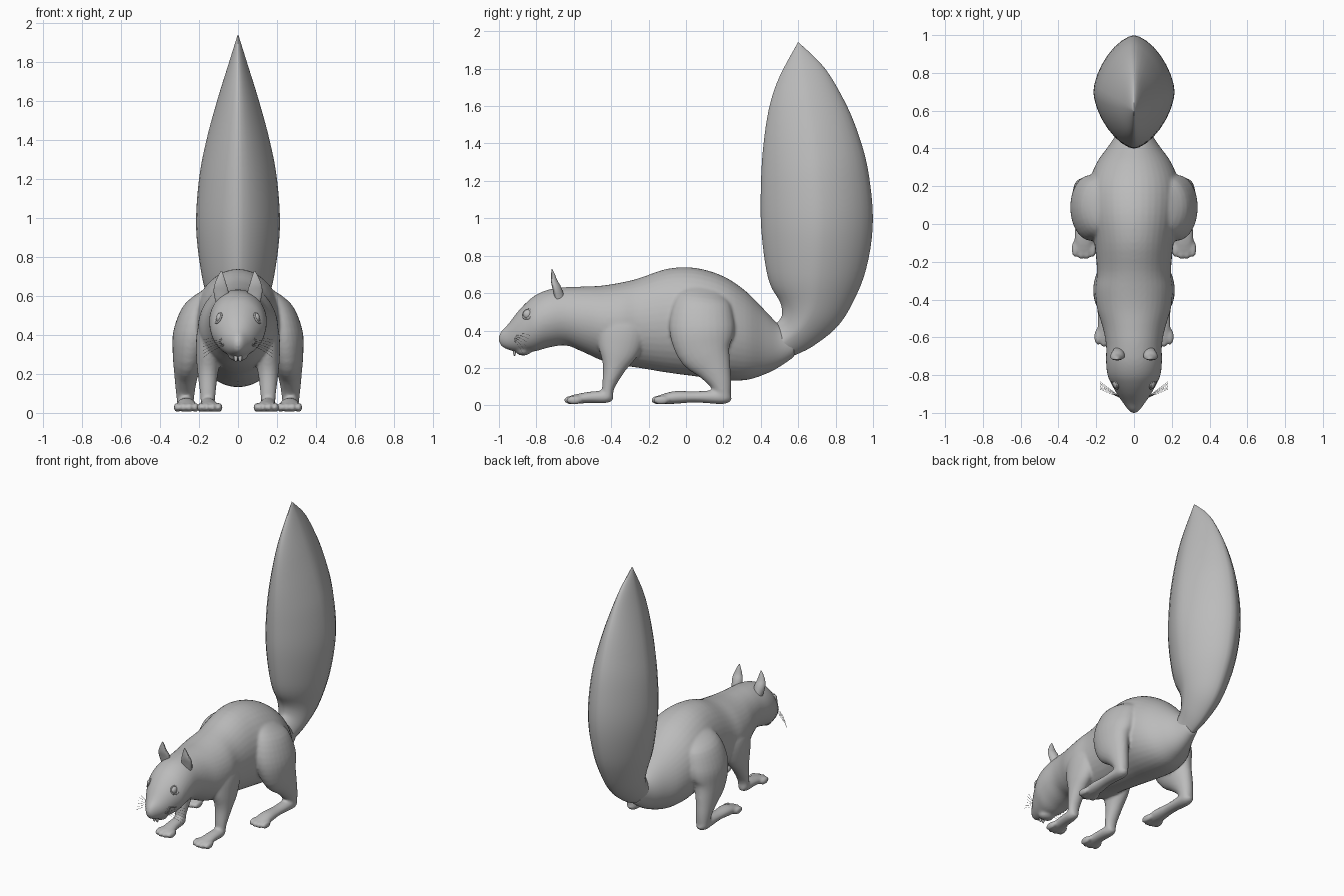
import bpy, bmesh, math
from mathutils import Vector, Matrix

cube = bpy.data.objects.get("Cube")
if cube:
    bpy.data.objects.remove(cube)

fur = bpy.data.materials.new("plain grey")
fur.use_nodes = True
grey = (.5, .5, .5, 1)
fur.diffuse_color = grey
fur.node_tree.nodes["Principled BSDF"].inputs["Base Color"].default_value = grey


def spline(rows, steps):
    """Catmull-Rom interpolation through rows of numbers."""
    out = []
    for i in range(len(rows) - 1):
        p = [rows[max(0, min(len(rows) - 1, i + k))] for k in (-1, 0, 1, 2)]
        for s in range(steps):
            t = s / steps
            out.append([b + t * ((c - a) + t * ((2*a - 5*b + 4*c - d) + t * (3*b - a - 3*c + d))) / 2
                        for a, b, c, d in zip(*p)])
    return out + [list(rows[-1])]


def loft(bm, rows, side=1, steps=4, n=28, power=2, upright=False, dent=1):
    """Tube through rows of (x, y, z, half width, half depth)."""
    pts = spline(rows, steps)
    rings = []
    for i, (x, y, z, a, b) in enumerate(pts):
        before, after = pts[max(i - 1, 0)], pts[min(i + 1, len(pts) - 1)]
        run = Vector((0, after[1] - before[1], after[2] - before[2])).normalized()
        v = Vector((0, 0, 1)) if upright else run.cross(Vector((1, 0, 0)))
        ring = []
        for k in range(n):
            c, s = (math.copysign(abs(f(math.tau * k / n)) ** (2 / power), f(math.tau * k / n))
                    for f in (math.cos, math.sin))
            if s < 0:
                s *= dent
            p = Vector((x + c * max(a, .002), y, z)) + v * s * max(b, .002)
            ring.append(bm.verts.new((p.x * side, p.y, p.z)))
        rings.append(ring)
    for r, q in zip(rings, rings[1:]):
        for k in range(n):
            bm.faces.new((r[k], r[(k + 1) % n], q[(k + 1) % n], q[k]))
    bm.faces.new(rings[0][::-1])
    bm.faces.new(rings[-1])


def ball(bm, place, size):
    m = Matrix.Translation(place) @ Matrix.Diagonal((*size, 1))
    bmesh.ops.create_uvsphere(bm, u_segments=20, v_segments=12, radius=1, matrix=m)


def finish(name, bm):
    bmesh.ops.recalc_face_normals(bm, faces=bm.faces)
    for f in bm.faces:
        f.smooth = True
    mesh = bpy.data.meshes.new(name)
    bm.to_mesh(mesh)
    bm.free()
    mesh.materials.append(fur)
    ob = bpy.data.objects.new(name, mesh)
    bpy.context.collection.objects.link(ob)
    return ob


# Head and torso outline: y, top, bottom, half width
outline = [
    (-1, .37, .34, .012), (-.985, .4, .315, .03), (-.95, .435, .297, .056),
    (-.9, .5, .285, .09), (-.85, .553, .285, .118), (-.8, .592, .29, .14),
    (-.73, .62, .31, .148), (-.64, .632, .32, .148), (-.55, .635, .285, .165),
    (-.45, .64, .24, .195), (-.35, .656, .215, .206), (-.25, .68, .2, .196),
    (-.1, .73, .175, .21), (.05, .735, .155, .235), (.2, .69, .135, .24),
    (.32, .61, .135, .2), (.42, .51, .165, .13), (.5, .43, .205, .08), (.58, .4, .26, .05)]
hind_leg = [
    (.14, .1, .62, .05, .1), (.19, .09, .55, .09, .15), (.225, .085, .42, .107, .175),
    (.25, .1, .3, .085, .15), (.265, .15, .2, .062, .095), (.27, .185, .12, .05, .06),
    (.27, .2, .05, .042, .042)]
hind_foot = [
    (.27, .24, .05, .02, .02), (.27, .2, .045, .042, .038), (.268, .05, .045, .04, .03),
    (.265, -.06, .042, .05, .034), (.265, -.14, .03, .052, .024)]
front_leg = [
    (.12, -.33, .52, .05, .08), (.14, -.34, .42, .07, .13), (.15, -.36, .3, .065, .112),
    (.155, -.385, .2, .052, .062), (.155, -.415, .1, .04, .034), (.155, -.42, .04, .036, .03)]
front_foot = [
    (.155, -.39, .045, .02, .02), (.155, -.43, .045, .038, .033),
    (.15, -.52, .042, .042, .03), (.145, -.61, .03, .052, .024)]

bm = bmesh.new()
loft(bm, [(0, y, (t + b) / 2, w, (t - b) / 2) for y, t, b, w in outline], upright=True, n=40)
ball(bm, (0, -.87, .288), (.05, .04, .022))  # lower lip
for side in (1, -1):
    for limb in (hind_leg, hind_foot, front_leg, front_foot):
        loft(bm, limb, side)
    for x, y in ((.265, -.15), (.145, -.615)):  # toes
        for k in (-1.5, -.5, .5, 1.5):
            ball(bm, (side * (x + k * .031), y + abs(k) * .012, .028), (.019, .045, .024))
body = finish("body", bm)
# Fuse limbs and torso into one soft skin
skin = body.modifiers.new("skin", "REMESH")
skin.mode = "VOXEL"
skin.voxel_size = .009
skin.use_smooth_shade = True
soft = body.modifiers.new("soft", "SMOOTH")
soft.factor = .5
soft.iterations = 5

# Bushy tail with a ridge along front and back
bm = bmesh.new()
loft(bm, [
    (0, .42, .3, .08, .08), (0, .52, .345, .07, .095), (0, .61, .415, .1, .125),
    (0, .67, .53, .14, .19), (0, .69, .7, .185, .26), (0, .7, .95, .215, .298),
    (0, .69, 1.2, .2, .29), (0, .67, 1.4, .162, .26), (0, .645, 1.6, .108, .205),
    (0, .625, 1.78, .052, .123), (0, .6, 1.94, .002, .002)], power=1.6, steps=5, n=32)
finish("tail", bm)

# Cupped ears
bm = bmesh.new()
for side in (1, -1):
    loft(bm, [
        (.083, -.685, .56, .03, .04), (.087, -.7, .62, .038, .035), (.09, -.712, .66, .03, .026),
        (.088, -.716, .7, .016, .015), (.085, -.717, .728, .003, .003)], side, dent=.35)
finish("ears", bm)

# Eyes with lids
bm = bmesh.new()
for side in (1, -1):
    ball(bm, (side * .093, -.845, .486), (.02, .026, .026))
finish("eyes", bm)
for side, label in ((1, "left"), (-1, "right")):
    look = Vector((side * .8, -.42, .38))
    bpy.ops.mesh.primitive_torus_add(
        major_radius=.027, minor_radius=.005, major_segments=24, minor_segments=8,
        location=(side * .101, -.847, .487), rotation=look.to_track_quat("Z", "Y").to_euler())
    lid = bpy.context.object
    lid.name = label + "_eyelid"
    lid.data.materials.append(fur)
    bpy.ops.object.shade_smooth()

# Front teeth
bm = bmesh.new()
for x in (-.011, .011):
    ball(bm, (x, -.917, .283), (.01, .007, .02))
finish("teeth", bm)

# Whiskers fanning from the muzzle
hairs = bpy.data.curves.new("whiskers", "CURVE")
hairs.dimensions = "3D"
hairs.bevel_depth = .0008
hairs.bevel_resolution = 0
for side in (1, -1):
    for k in range(6):
        line = hairs.splines.new("POLY")
        line.points.add(4)
        for i, p in enumerate(line.points):
            t = i / 4
            p.co = (side * (.06 + .12 * t), -.925 + .05 * t + k * .008 * t,
                    .35 + k * .006 + t * (k - 3) * .012 - .03 * t * t, 1)
hairs.materials.append(fur)
bpy.context.collection.objects.link(bpy.data.objects.new("whiskers", hairs))
